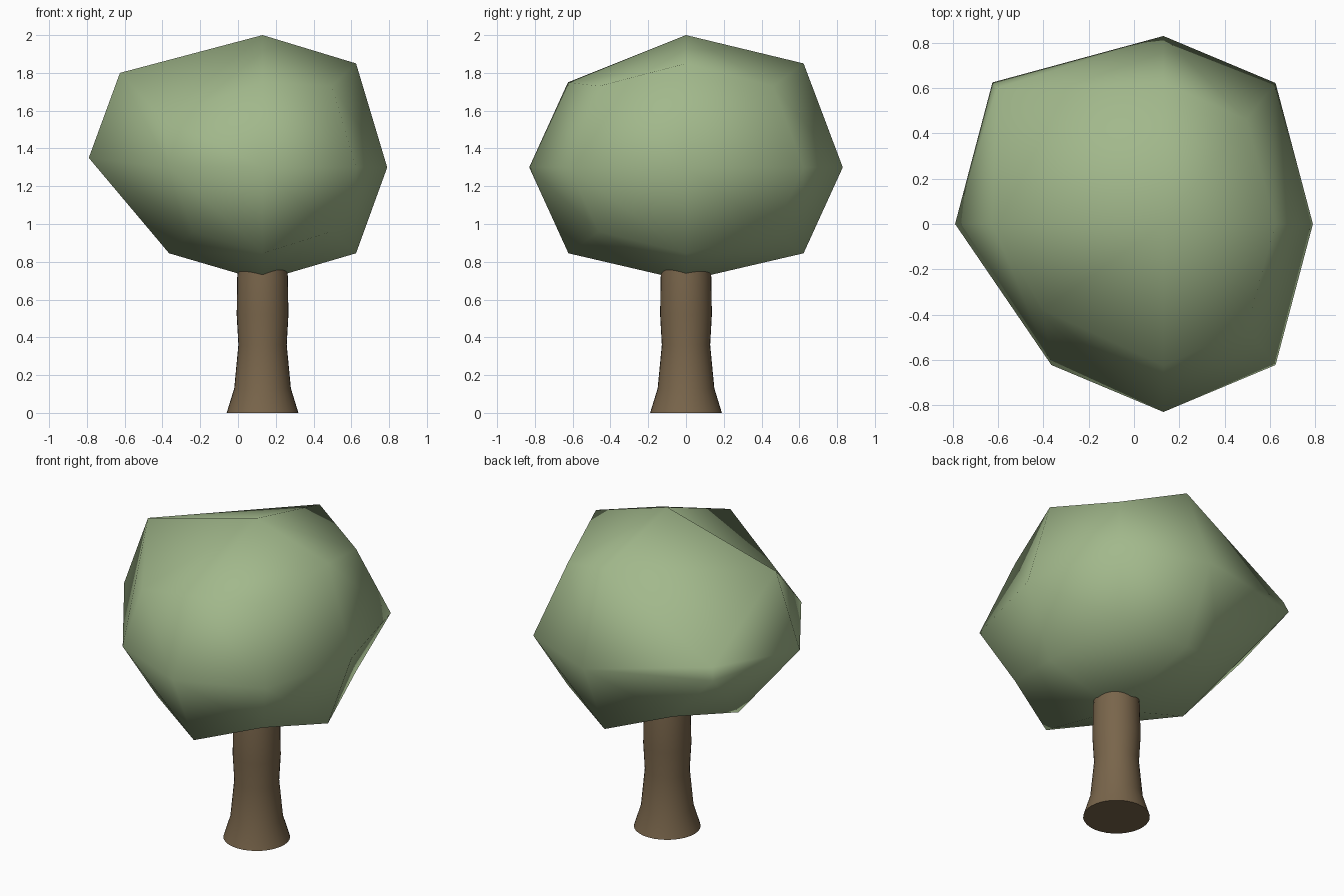
import bpy, bmesh, math

if "Cube" in bpy.data.objects:
    bpy.data.objects.remove(bpy.data.objects["Cube"])

CX = 0.13  # trunk axis


def finish(bm, name, color):
    bmesh.ops.recalc_face_normals(bm, faces=bm.faces[:])
    me = bpy.data.meshes.new(name)
    bm.to_mesh(me)
    bm.free()
    ob = bpy.data.objects.new(name, me)
    bpy.context.collection.objects.link(ob)
    mat = bpy.data.materials.new(name + "_color")
    mat.diffuse_color = color
    mat.use_nodes = True
    mat.node_tree.nodes["Principled BSDF"].inputs["Base Color"].default_value = mat.diffuse_color
    me.materials.append(mat)
    return ob


# Foliage: once-subdivided cube, rounded, with a few vertices pulled to the left
bm = bmesh.new()
bmesh.ops.create_cube(bm, size=2)
bmesh.ops.subdivide_edges(bm, edges=bm.edges[:], cuts=1, use_grid_fill=True)
grid = {tuple(round(c) for c in v.co): v for v in bm.verts}
scale = {1: 1.0, 2: 0.75, 3: 0.5556}
height = {(1, 1): 2.0, (1, 2): 1.85, (1, 3): 1.73,
          (-1, 1): 0.70, (-1, 2): 0.845, (-1, 3): 0.96}
pulled = {(-1, 0, 0): (-0.79, 0, 1.35), (-1, 0, 1): (-0.625, 0, 1.8),
          (-1, 1, 0): (-0.625, 0.625, 1.35), (-1, 1, 1): (-0.605, 0.6, 1.42),
          (0, -1, 1): (CX, -0.625, 1.75), (-1, -1, 1): (-0.40, -0.38, 1.56)}
for key, v in grid.items():
    n = sum(abs(c) for c in key)
    if n == 0:
        continue
    s = scale[n]
    z = height[(key[2], n)] if key[2] else 1.3
    v.co = pulled.get(key, (CX + key[0] * 0.66 * s, key[1] * 0.83 * s, z))
for a, b in [((-1, 0, 1), (0, 1, 1)), ((-1, 1, 1), (0, 1, 0)), ((-1, 1, 1), (-1, 0, 0))]:
    bmesh.ops.connect_verts(bm, verts=[grid[a], grid[b]])
for f in bm.faces:
    f.smooth = True
finish(bm, "foliage", (0.36, 0.48, 0.26, 1))

# Trunk: flared, slightly waisted lathe profile (radius, z)
profile = [(0.19, 0), (0.15, 0.13), (0.128, 0.36), (0.137, 0.52), (0.134, 0.72), (0.12, 0.86)]
N = 32
bm = bmesh.new()
rings = [[bm.verts.new((CX + r * math.cos(2 * math.pi * i / N),
                        r * math.sin(2 * math.pi * i / N), z)) for i in range(N)]
         for r, z in profile]
for lo, hi in zip(rings, rings[1:]):
    for i in range(N):
        j = (i + 1) % N
        bm.faces.new((lo[i], lo[j], hi[j], hi[i])).smooth = True
bm.faces.new(rings[0][::-1])
bm.faces.new(rings[-1])
trunk = finish(bm, "trunk", (0.19, 0.13, 0.07, 1))
bpy.context.view_layer.objects.active = trunk
trunk.select_set(True)
bpy.ops.object.shade_smooth_by_angle(angle=math.radians(40))
